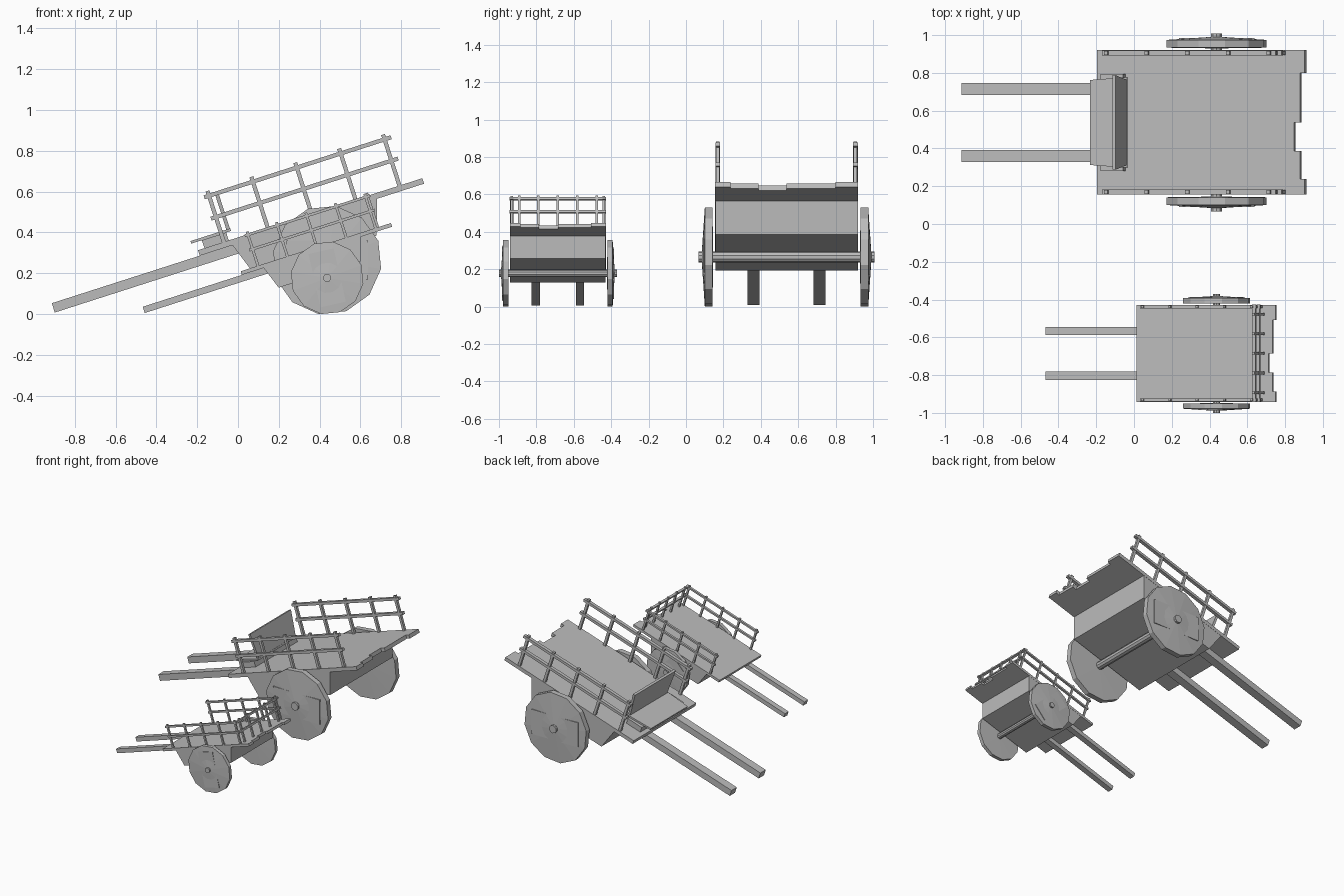
import bpy, bmesh, math
from mathutils import Matrix, Vector

cube = bpy.data.objects.get("Cube")
if cube:
    bpy.data.objects.remove(cube, do_unlink=True)

# One plain grey for everything
grey = bpy.data.materials.new("weathered_grey")
grey.use_nodes = True
COLOUR = (0.5, 0.5, 0.5, 1)
grey.diffuse_color = COLOUR
grey.node_tree.nodes["Principled BSDF"].inputs["Base Color"].default_value = COLOUR

TILT = math.radians(17.8)


def finish(bm, name, frame):
    """Turn a bmesh into an object placed in the cart's tilted frame."""
    bmesh.ops.remove_doubles(bm, verts=bm.verts, dist=1e-5)
    bmesh.ops.recalc_face_normals(bm, faces=bm.faces)
    mesh = bpy.data.meshes.new(name)
    bm.to_mesh(mesh)
    bm.free()
    mesh.materials.append(grey)
    obj = bpy.data.objects.new(name, mesh)
    obj.matrix_world = frame
    bpy.context.collection.objects.link(obj)
    return obj


def add_box(bm, x, y, z, turn=Matrix()):
    """Box from (low, high) ranges."""
    lo, hi = Vector((x[0], y[0], z[0])), Vector((x[1], y[1], z[1]))
    place = turn @ Matrix.Translation((lo + hi) / 2) @ Matrix.Diagonal((*(hi - lo), 1))
    bmesh.ops.create_cube(bm, size=1, matrix=place)


def add_prism(bm, points, offset):
    """Flat outline pushed along an offset."""
    face = bm.faces.new([bm.verts.new(p) for p in points])
    moved = bmesh.ops.extrude_face_region(bm, geom=[face])["geom"]
    bmesh.ops.translate(bm, vec=offset, verts=[v for v in moved if isinstance(v, bmesh.types.BMVert)])


def add_lathe(bm, profile, sides, start=0.0):
    """Spin a (radius, y) profile around the axle line."""
    turn = Matrix.Rotation(start, 4, 'Y')
    verts = [bm.verts.new(turn @ Vector((r, y, 0))) for r, y in profile]
    edges = [bm.edges.new(pair) for pair in zip(verts, verts[1:])]
    bmesh.ops.spin(bm, geom=verts + edges, cent=(0, 0, 0), axis=(0, 1, 0),
                   angle=math.tau, steps=sides, use_duplicate=False)


def near(centre, half):
    return (centre - half, centre + half)


def build_cart(label, scale, y, spins):
    frame = (Matrix.Translation((0.437, y, 0.265 * scale))
             @ Matrix.Rotation(-TILT, 4, 'Y') @ Matrix.Scale(scale, 4))

    # Bed with a ragged rear edge of uneven planks
    planks = [(-0.3825, -0.30, 0.567), (-0.30, -0.15, 0.54), (-0.15, 0.0, 0.507),
              (0.0, 0.2625, 0.54), (0.2625, 0.3825, 0.567)]
    outline = [(-0.588, 0.3825, 0.211), (-0.588, -0.3825, 0.211)]
    for y0, y1, end in planks:
        outline += [(end, y0, 0.211), (end, y1, 0.211)]
    bm = bmesh.new()
    add_prism(bm, outline, (0, 0, 0.028))
    finish(bm, label + "_bed", frame)

    # Tapered box below the bed
    bm = bmesh.new()
    side = [(-0.42, 0.212), (-0.36, 0.04), (0.268, 0.04), (0.324, 0.212)]
    add_prism(bm, [(u, -0.381, v) for u, v in side], (0, 0.762, 0))
    finish(bm, label + "_body", frame)

    # Pull handles
    for s, name in ((-1, "right"), (1, "left")):
        bm = bmesh.new()
        add_box(bm, (-1.35, -0.36), near(s * 0.177, 0.0325), (0.163, 0.211))
        finish(bm, f"{label}_{name}_handle", frame)

    # Axle
    bm = bmesh.new()
    add_lathe(bm, [(0, -0.47), (0.03, -0.47), (0.03, 0.47), (0, 0.47)], 10)
    finish(bm, label + "_axle", frame)

    # Slightly domed solid wheels, each with a half sunken cross board
    for s, name, spin in ((-1, "right", spins[0]), (1, "left", spins[1])):
        bm = bmesh.new()
        profile = [(0, 0.392), (0.268, 0.396), (0.268, 0.437), (0, 0.455)]
        add_lathe(bm, [(r, s * d) for r, d in profile], 12, math.radians(15) - TILT)
        finish(bm, f"{label}_{name}_wheel", frame)
        bm = bmesh.new()
        add_box(bm, (-0.2, 0.2), near(s * 0.433, 0.0145), (-0.095, 0.095),
                Matrix.Rotation(spin, 4, 'Y'))
        finish(bm, f"{label}_{name}_wheel_board", frame)

    # Side railings
    for s, name in ((-1, "right"), (1, "left")):
        bm = bmesh.new()
        for i in range(5):
            add_box(bm, near(-0.455 + 0.226 * i, 0.01), near(s * 0.368, 0.01), (0.23, 0.502))
        for height in (0.367, 0.477):
            add_box(bm, (-0.48, 0.483), near(s * 0.368, 0.013), near(height, 0.01))
        finish(bm, f"{label}_{name}_railing", frame)
    return frame


large = build_cart("large_cart", 1.0, 0.5375, (TILT, TILT))
small = build_cart("small_cart", 0.67, -0.685, (math.radians(95), math.radians(60)))

# Rear railing of the small cart
bm = bmesh.new()
for i in range(-2, 3):
    add_box(bm, near(0.465, 0.01), near(0.155 * i, 0.01), (0.23, 0.502))
for height in (0.367, 0.477):
    add_box(bm, near(0.465, 0.013), (-0.385, 0.385), near(height, 0.01))
finish(bm, "small_cart_rear_railing", small)

# Driver's seat of the large cart: base, shelf and flared backrest
bm = bmesh.new()
add_box(bm, (-0.555, -0.43), near(0, 0.257), (0.235, 0.28))
finish(bm, "seat_base", large)

bm = bmesh.new()
add_prism(bm, [(-0.61, -0.225, 0.28), (-0.405, -0.24, 0.28),
               (-0.405, 0.24, 0.28), (-0.61, 0.225, 0.28)], (0, 0, 0.013))
finish(bm, "seat_shelf", large)

bm = bmesh.new()
add_prism(bm, [(-0.425, -0.225, 0.285), (-0.425, 0.225, 0.285),
               (-0.425, 0.25, 0.48), (-0.425, -0.25, 0.48)], (0.018, 0, 0))
finish(bm, "seat_backrest", large)
